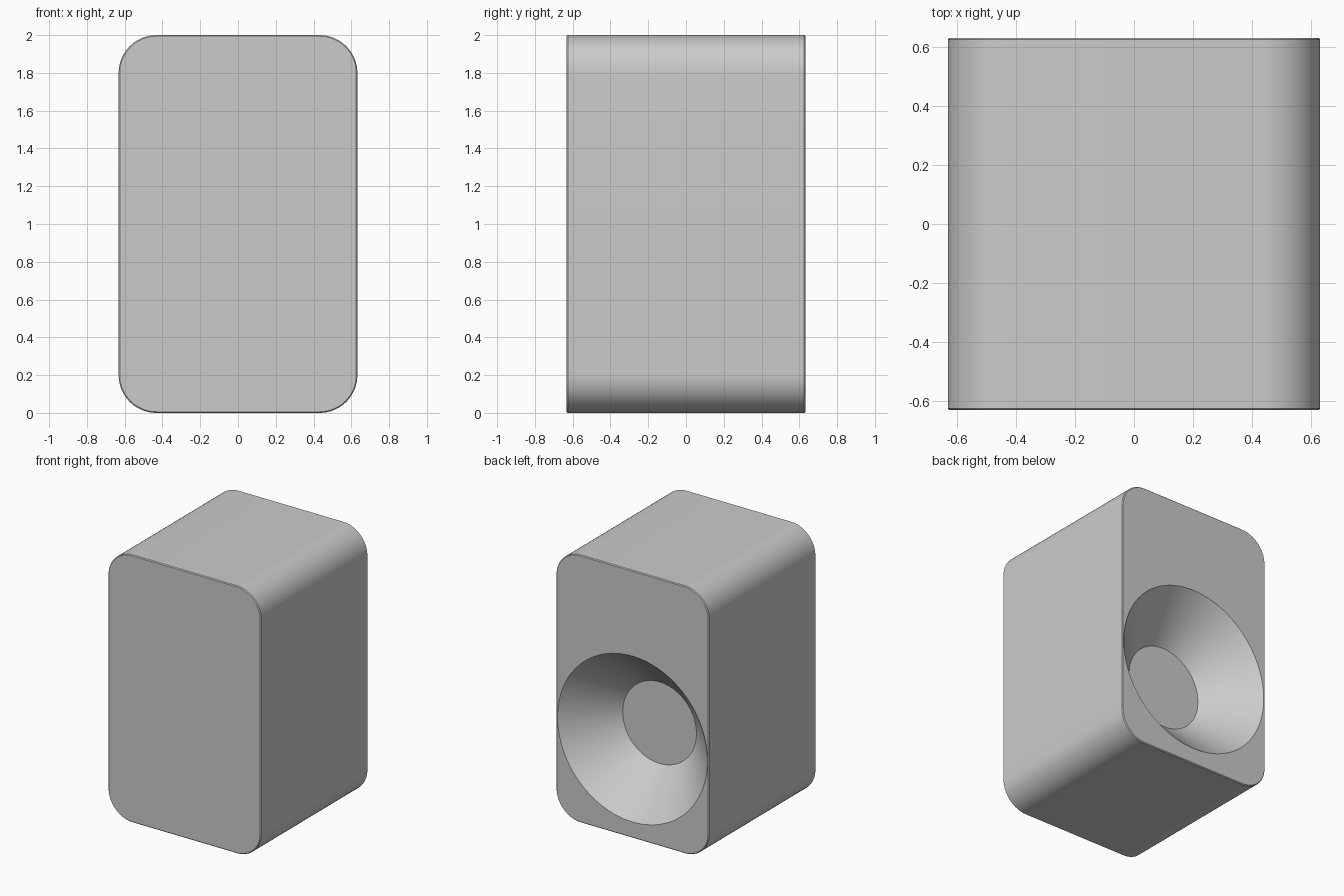
import bpy, bmesh
from math import sin, cos, pi, radians

if "Cube" in bpy.data.objects:
    bpy.data.objects.remove(bpy.data.objects["Cube"])

HALF, HEIGHT, R, EDGE = 0.632, 2.0, 0.2, 0.006   # half width/depth, height, corner radius, edge softening
CONE_Z, CONE_DEPTH, RIM_R, FLOOR_R = 0.74, 0.32, 0.62, 0.305

bm = bmesh.new()


def rounded_rect(y, inset=0.0, seg=16):
    """Ring of vertices around the cabinet outline at depth y."""
    ring = []
    for i, (sx, sz) in enumerate([(1, 1), (-1, 1), (-1, -1), (1, -1)]):
        cx, cz = sx * (HALF - R), HEIGHT / 2 + sz * (HEIGHT / 2 - R)
        for k in range(seg + 1):
            a = pi / 2 * (i + k / seg)
            ring.append(bm.verts.new((cx + (R - inset) * cos(a), y, cz + (R - inset) * sin(a))))
    return ring


def circle(y, radius, n=96):
    return [bm.verts.new((radius * cos(2 * pi * k / n), y, CONE_Z + radius * sin(2 * pi * k / n)))
            for k in range(n)]


def bridge(a, b):
    n = len(a)
    for i in range(n):
        j = (i + 1) % n
        bm.faces.new((a[i], a[j], b[j], b[i]))


def ring_edges(ring):
    return [bm.edges.get((ring[i - 1], ring[i])) for i in range(len(ring))]


# Cabinet walls with slightly softened front and back edges
rings = [rounded_rect(-HALF, EDGE), rounded_rect(-HALF + EDGE),
         rounded_rect(HALF - EDGE), rounded_rect(HALF, EDGE)]
for a, b in zip(rings, rings[1:]):
    bridge(a, b)
bm.faces.new(rings[0])

# Conical recess in the back
rim, floor = circle(HALF, RIM_R), circle(HALF - CONE_DEPTH, FLOOR_R)
bridge(rim, floor)
bm.faces.new(floor)

# Back panel around the recess
bmesh.ops.triangle_fill(bm, use_beauty=True, edges=ring_edges(rings[-1]) + ring_edges(rim))
bmesh.ops.recalc_face_normals(bm, faces=bm.faces)

mesh = bpy.data.meshes.new("speaker_cabinet")
bm.to_mesh(mesh)
bm.free()
cabinet = bpy.data.objects.new("speaker_cabinet", mesh)
bpy.context.collection.objects.link(cabinet)
bpy.context.view_layer.objects.active = cabinet
cabinet.select_set(True)
bpy.ops.object.shade_smooth_by_angle(angle=radians(30))
